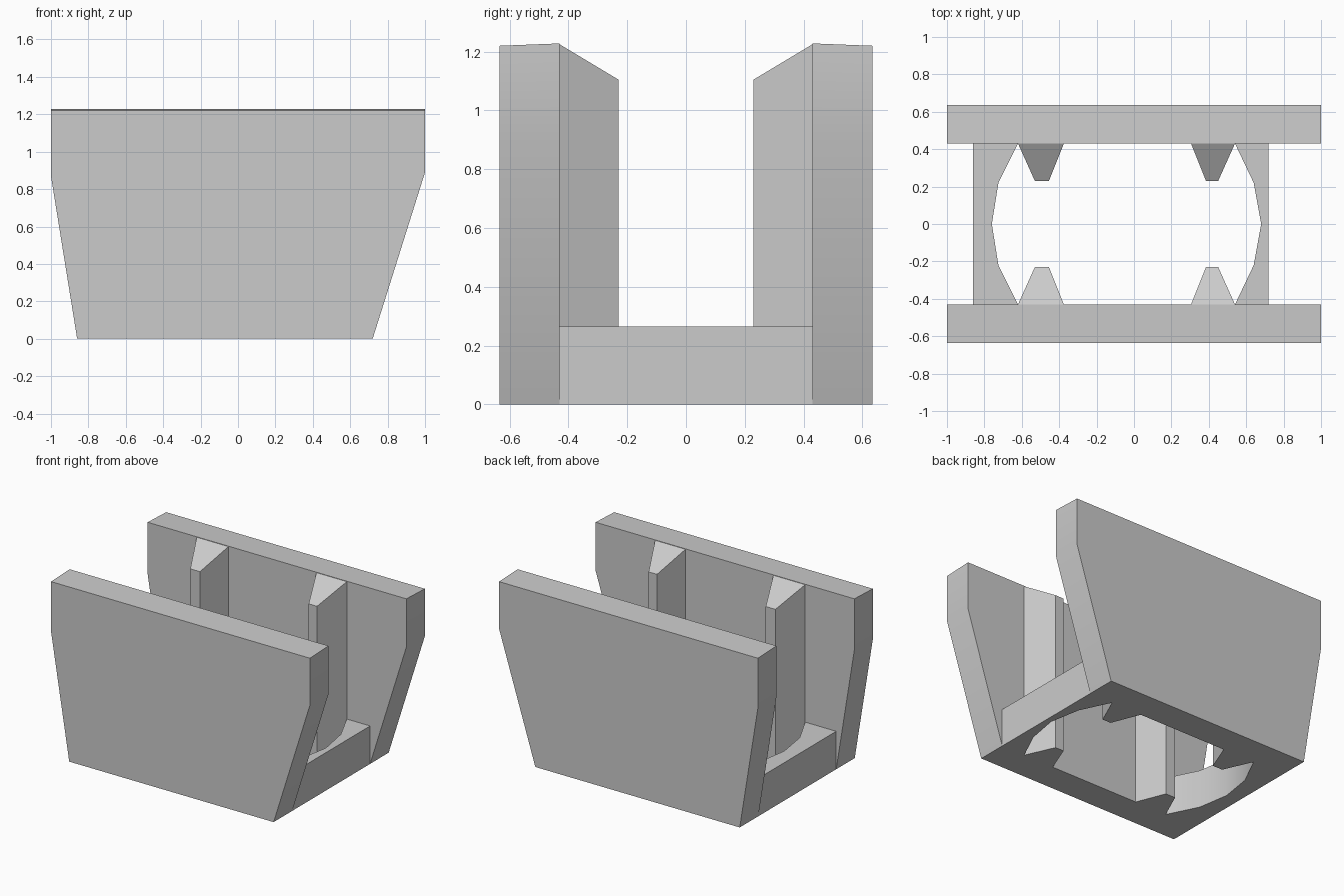
import bpy
import bmesh
import math

cube = bpy.data.objects.get("Cube")
if cube:
    bpy.data.objects.remove(cube, do_unlink=True)

grey = bpy.data.materials.new("plain grey")
grey.use_nodes = True
grey.diffuse_color = (0.6, 0.6, 0.6, 1)
grey.node_tree.nodes["Principled BSDF"].inputs["Base Color"].default_value = (0.6, 0.6, 0.6, 1)

WALL_IN, WALL_OUT, RIB_TIP = 0.43, 0.635, 0.23
TOP_IN, TOP_OUT, RIB_TOP = 1.228, 1.22, 1.105


def extrude(name, start, offset, adjust=None):
    """Extrude a closed 3D outline by an offset, then optionally move vertices."""
    bm = bmesh.new()
    face = bm.faces.new([bm.verts.new(p) for p in start])
    result = bmesh.ops.extrude_face_region(bm, geom=[face], use_keep_orig=True)
    verts = [g for g in result["geom"] if isinstance(g, bmesh.types.BMVert)]
    bmesh.ops.translate(bm, verts=verts, vec=offset)
    if adjust:
        for v in bm.verts:
            adjust(v)
    bmesh.ops.recalc_face_normals(bm, faces=bm.faces[:])
    mesh = bpy.data.meshes.new(name)
    bm.to_mesh(mesh)
    bm.free()
    mesh.materials.append(grey)
    obj = bpy.data.objects.new(name, mesh)
    bpy.context.collection.objects.link(obj)
    bpy.ops.object.select_all(action="DESELECT")
    obj.select_set(True)
    bpy.context.view_layer.objects.active = obj
    bpy.ops.object.shade_smooth_by_angle(angle=math.radians(30))
    return obj


def tilt_wall(v):
    # The wall top falls slightly towards the outside
    if v.co.z > 1 and abs(v.co.y) > 0.5:
        v.co.z = TOP_OUT


def slope_rib(v):
    # The rib top slopes down towards its tip
    if v.co.z > 1:
        v.co.z = RIB_TOP if abs(v.co.y) < 0.3 else TOP_IN - 0.003


# Flared side walls
wall = [(-0.86, 0), (0.72, 0), (1, 0.89), (1, TOP_IN), (-1, TOP_IN), (-1, 0.87)]
# Tapered ribs: wall start, tip start, tip end, wall end along x
ribs = {"right": (-0.62, -0.53, -0.455, -0.375), "left": (0.305, 0.385, 0.45, 0.54)}

for side, s in (("front", -1), ("back", 1)):
    extrude(side + "_wall", [(x, s * WALL_IN, z) for x, z in wall],
            (0, s * (WALL_OUT - WALL_IN), 0), tilt_wall)
    for end, (a, b, c, d) in ribs.items():
        outline = [(a, WALL_IN), (b, RIB_TIP), (c, RIB_TIP), (d, WALL_IN)]
        extrude(f"{side}_{end}_rib", [(x, s * y, 0) for x, y in outline],
                (0, 0, TOP_IN), slope_rib)

# Low end bars with a curved inner side: outer x, then inner x at corner, middle, centre
bars = {"right": (-0.86, -0.62, -0.725, -0.76), "left": (0.72, 0.54, 0.64, 0.68)}
for end, (outer, corner, mid, centre) in bars.items():
    outline = [(outer, -WALL_IN), (corner, -WALL_IN), (mid, -0.22), (centre, 0),
               (mid, 0.22), (corner, WALL_IN), (outer, WALL_IN)]
    extrude(end + "_end_bar", [(x, y, 0) for x, y in outline], (0, 0, 0.265))
